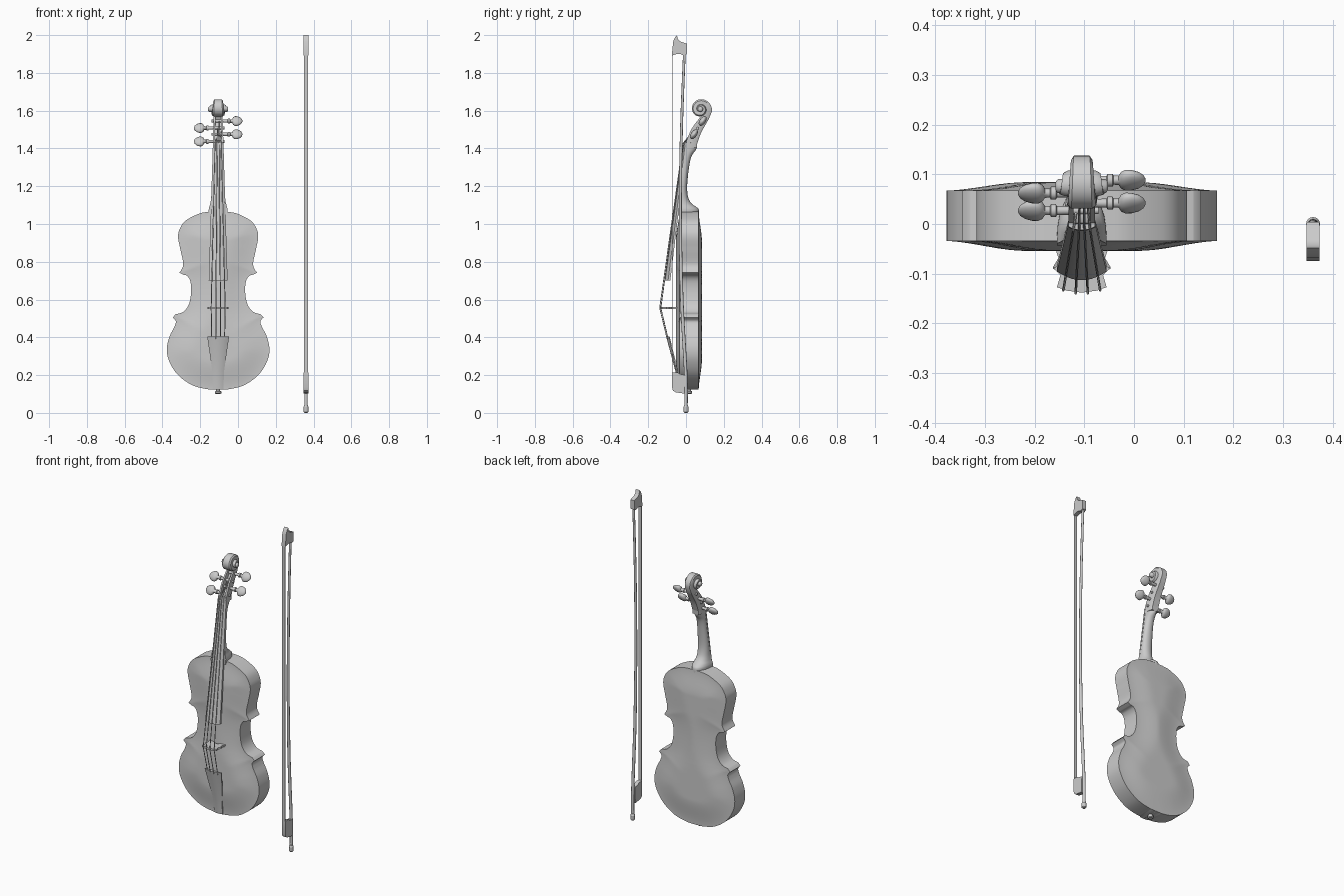
import bpy, bmesh, math
from mathutils import Vector

if "Cube" in bpy.data.objects:
    bpy.data.objects.remove(bpy.data.objects["Cube"])

CX = -0.105   # violin centre line
BX = 0.36     # bow centre line


def make(name, verts, faces, angle=35):
    me = bpy.data.meshes.new(name)
    me.from_pydata([tuple(v) for v in verts], [], faces)
    bm = bmesh.new()
    bm.from_mesh(me)
    bmesh.ops.remove_doubles(bm, verts=bm.verts, dist=1e-5)
    bmesh.ops.recalc_face_normals(bm, faces=bm.faces)
    bm.to_mesh(me)
    bm.free()
    ob = bpy.data.objects.new(name, me)
    bpy.context.collection.objects.link(ob)
    bpy.ops.object.select_all(action='DESELECT')
    ob.select_set(True)
    bpy.context.view_layer.objects.active = ob
    bpy.ops.object.shade_smooth_by_angle(angle=math.radians(angle))
    return ob


def loft(name, rings, angle=35):
    """Skin closed rings of equal size and cap both ends."""
    n = len(rings[0])
    verts = [v for r in rings for v in r]
    faces = [(i*n + j, i*n + (j+1) % n, (i+1)*n + (j+1) % n, (i+1)*n + j)
             for i in range(len(rings) - 1) for j in range(n)]
    faces += [tuple(range(n)), tuple(range(len(verts) - n, len(verts)))]
    return make(name, verts, faces, angle)


def spline(pts, k=8):
    """Catmull-Rom through tuples of any size."""
    p = [Vector(q) for q in pts]
    p = [p[0]] + p + [p[-1]]
    out = []
    for a, b, c, d in zip(p, p[1:], p[2:], p[3:]):
        for s in range(k):
            t = s / k
            out.append(0.5*(2*b + (c-a)*t + (2*a-5*b+4*c-d)*t*t + (3*b-a-3*c+d)*t**3))
    return out + [p[-1]]


def tube(name, pts, n=10):
    """Round bar running up z; pts are (x, y, z, radius)."""
    a = [2*math.pi*i/n for i in range(n)]
    return loft(name, [[(x + r*math.cos(t), y + r*math.sin(t), z) for t in a]
                       for x, y, z, r in pts])


def slab(name, poly, axis, lo, hi):
    """Extrude a 2D polygon along x (poly = y,z) or z (poly = x,y)."""
    f = (lambda p, h: (h, p[0], p[1])) if axis == 'x' else (lambda p, h: (p[0], p[1], h))
    return loft(name, [[f(p, h) for p in poly] for h in (lo, hi)])


# Body: half outline (width, z) in three bouts meeting at the corners
lower = [(0, .123), (.06, .126), (.14, .148), (.215, .203), (.26, .275), (.2715, .34),
         (.257, .405), (.232, .455), (.224, .485), (.24, .505)]
waist = [(.226, .522), (.185, .535), (.155, .575), (.143, .64), (.147, .695),
         (.163, .724), (.185, .732)]
upper = [(.205, .742), (.185, .785), (.2, .865), (.212, .93), (.203, .975), (.172, 1.018),
         (.1, 1.055), (.05, 1.064), (0, 1.066)]
half = spline(lower) + spline(waist) + spline(upper)
outline = half + [Vector((-p.x, p.y)) for p in half]
C = 14
verts, faces = [], []
for p in half:
    row = []
    for j in range(-C, C + 1):
        q = Vector((p.x*math.sin(j/C*math.pi/2), p.y))
        d = 0 if abs(j) == C else min((q - o).length for o in outline)
        t = min(d/.15, 1)
        row.append((q, t*t*(3-2*t)*.7 + t*.3))
    verts += [(CX + q.x, -.034 - .02*h, q.y) for q, h in row]
    verts += [(CX + q.x, .067 + .017*h, q.y) for q, h in row]
W = 2*C + 1
for i in range(len(half) - 1):
    a, b = i*2*W, (i+1)*2*W
    for off in (0, W):
        faces += [(a+off+j, a+off+j+1, b+off+j+1, b+off+j) for j in range(W-1)]
    faces += [(a+j, b+j, b+W+j, a+W+j) for j in (0, W-1)]
make("violin_body", verts, faces, 40)


# Fingerboard and tailpiece: curved front, flat back (z, half width, front, back, sag)
def curved_board(name, sections):
    rings = []
    for z, w, f, b, sag in sections:
        us = [i/5 - 1 for i in range(11)]
        rings.append([(CX + u*w, f + sag*u*u, z) for u in us] + [(CX + w, b, z), (CX - w, b, z)])
    loft(name, rings)


curved_board("fingerboard", [(.70, .05, -.113, -.083, .018), (1.425, .028, -.011, .004, .007)])
curved_board("nut", [(1.42, .027, -.014, .006, .007), (1.432, .027, -.012, .01, .007)])
curved_board("tailpiece", [(.125, .028, -.044, -.032, .004), (.22, .031, -.056, -.042, .006),
                           (.385, .055, -.1, -.082, .014), (.405, .058, -.104, -.087, .014)])

# Bridge
side = [(.03, -.134), (.05, -.127), (.043, -.103), (.056, -.09), (.044, -.078), (.054, -.046),
        (.022, -.046), (.014, -.064)]
slab("bridge", [(CX, -.138)] + [(CX + x, y) for x, y in side]
     + [(CX - x, y) for x, y in reversed(side)], 'z', .55, .561)

# Neck with heel (z, half width, back)
rings = []
for z, w, yb in spline([(1.045, .05, .068), (1.075, .05, .068), (1.09, .047, .055), (1.108, .042, .03),
                        (1.14, .037, .012), (1.2, .034, .006), (1.3, .03, .016), (1.36, .028, .03),
                        (1.395, .027, .054), (1.42, .027, .058)], 4):
    yf = -.085 + (z - .7)*.121
    rings.append([(CX + w*math.cos(t), yf + (yb - yf)*math.sin(t)**.8, z)
                  for t in [math.pi*i/14 for i in range(14)] + [math.pi]])
for r in rings:
    r[-1] = (2*CX - r[0][0], r[0][1], r[0][2])
loft("neck", rings)

# Pegbox and scroll: one sweep (y, z, half depth, half width, groove depth)
path = spline([(.029, 1.405, .028, .027, 0), (.031, 1.432, .029, .027, 0),
               (.035, 1.445, .029, .027, 1.2), (.056, 1.495, .027, .026, 1.2),
               (.088, 1.545, .023, .024, 1.1), (.098, 1.56, .022, .023, 0)], 5)
for i in range(50):
    t = i/49
    a = math.radians(-8 + 590*t)
    hd = .021 - .013*t
    r = .063 - .046*t**.8 - hd
    path.append((.076 + r*math.cos(a), 1.608 + r*math.sin(a), hd, .021 + .026*t, 0))
rings = []
for i, (y, z, hd, w, g) in enumerate(path):
    p, q = path[max(i-1, 0)], path[min(i+1, len(path)-1)]
    d = Vector((q[0] - p[0], q[1] - p[1])).normalized()
    k = .62*w
    sec = [(-.75*w, -1), (.75*w, -1), (w, -.6), (w, 1), (k, 1), (k, 1-g), (-k, 1-g), (-k, 1),
           (-w, 1), (-w, -.6)]
    rings.append([(CX + x, y - d.y*v*hd, z + d.x*v*hd) for x, v in sec])
loft("pegbox_and_scroll", rings)


# Turned parts along x
def turned(name, y, z, sign, profile, tilt=0, n=20):
    rings = []
    for x, along, across in profile:
        ring = []
        for i in range(n):
            t = 2*math.pi*i/n
            u, v = along*math.cos(t), across*math.sin(t)
            ring.append((CX + sign*x, y + u*math.sin(tilt) + v*math.cos(tilt),
                         z + u*math.cos(tilt) - v*math.sin(tilt)))
        rings.append(ring)
    loft(name, rings, 50)


turned("scroll_eye", .076, 1.608, 1, [(-.053, .008, .008), (-.048, .014, .014),
                                      (.048, .014, .014), (.053, .008, .008)])
pegs = [(.088, 1.545, 1), (.062, 1.508, -1), (.042, 1.475, 1), (.027, 1.437, -1)]
for i, (y, z, s) in enumerate(pegs):
    turned(f"peg_{i+1}", y, z, s, [
        (-.034, .007, .007), (.05, .009, .009), (.052, .013, .013), (.062, .013, .013),
        (.064, .009, .009), (.074, .01, .009), (.079, .022, .014), (.088, .029, .016),
        (.1, .029, .015), (.114, .024, .012), (.124, .014, .008), (.128, .004, .003)], .6)

# Strings from tailpiece over the bridge and nut to the pegs
for i, u in enumerate((-1, -.33, .33, 1)):
    y, z, s = pegs[(3, 1, 0, 2)[i]]
    xb = .037*u
    tube(f"string_{i+1}", [(CX + .034*u, -.1 + .006*u*u, .39, .0025),
                           (CX + xb, -.14 + 5*xb*xb, .5555, .0025),
                           (CX + .017*u, -.016 + .003*u*u, 1.428, .0025),
                           (CX + .012*u, y - .006, max(z, 1.45), .0025)], 6)

# Tail button
tube("tail_button", [(CX, .016, .1, .012), (CX, .016, .104, .017), (CX, .016, .114, .017),
                     (CX, .016, .116, .011), (CX, .016, .14, .011)], 20)

# Bow: cambered stick, end button, frog, head and hair
tube("bow_stick", spline([(BX, 0, .03, .009), (BX, -.001, .2, .009), (BX, -.022, .6, .0088),
                          (BX, -.03, 1.05, .008), (BX, -.024, 1.5, .0075), (BX, -.008, 1.92, .007)]), 12)
tube("bow_button", [(BX, 0, 0, .008), (BX, 0, .005, .013), (BX, 0, .03, .014), (BX, 0, .036, .01),
                    (BX, 0, .042, .01)], 16)
slab("bow_frog", [(-.074, .215), (-.074, .135), (-.069, .118), (-.055, .109), (-.008, .102),
                  (-.004, .2), (-.03, .205), (-.045, .215)], 'x', BX - .012, BX + .012)
slab("bow_head", [(-.074, 1.892), (-.074, 1.905), (-.068, 1.965), (-.06, 1.985), (-.048, 2.0),
                  (-.043, 1.978), (-.03, 1.966), (.004, 1.955), (.004, 1.9), (-.012, 1.892),
                  (-.03, 1.9), (-.05, 1.9)], 'x', BX - .013, BX + .013)
slab("bow_hair", [(-.074, .2), (-.072, .2), (-.072, 1.9), (-.074, 1.9)], 'x', BX - .01, BX + .01)
